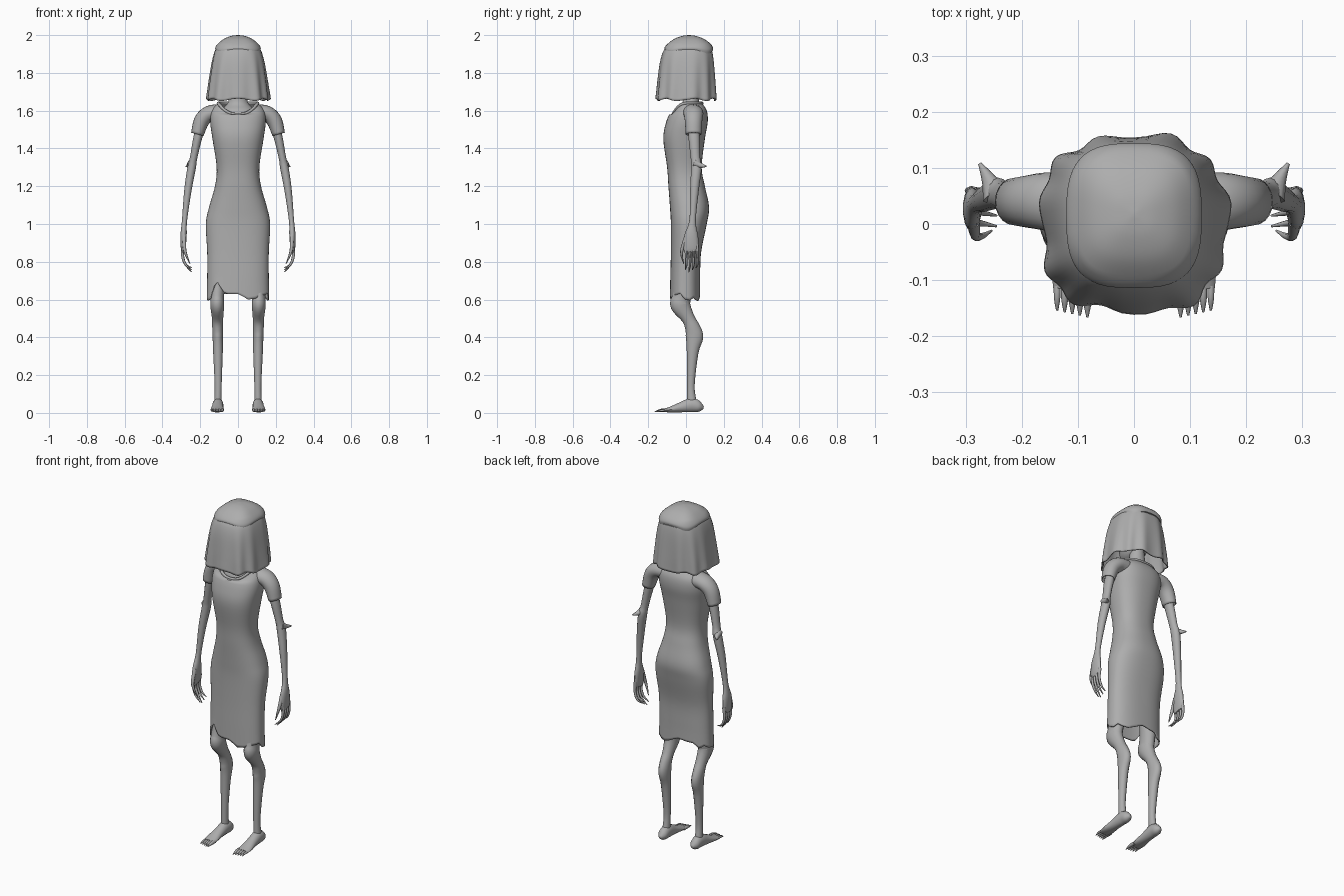
import bpy, bmesh, math, random
from mathutils import Vector

random.seed(4)
cube = bpy.data.objects.get("Cube")
if cube:
    bpy.data.objects.remove(cube, do_unlink=True)

grey = bpy.data.materials.new("plain_grey")
grey.use_nodes = True
grey.diffuse_color = (0.42, 0.42, 0.42, 1)
grey.node_tree.nodes["Principled BSDF"].inputs["Base Color"].default_value = grey.diffuse_color


def smooth_keys(keys, steps):
    """Catmull-Rom interpolation of any list of equal-length tuples."""
    result = []
    for i in range(len(keys) - 1):
        before, start, end, after = (keys[max(i - 1, 0)], keys[i], keys[i + 1],
                                     keys[min(i + 2, len(keys) - 1)])
        for s in range(steps):
            t = s / steps
            result.append([b + t * (c - a) / 2 + t * t * (a - 2.5 * b + 2 * c - d / 2)
                           + t ** 3 * (1.5 * (b - c) + (d - a) / 2)
                           for a, b, c, d in zip(before, start, end, after)])
    result.append(list(keys[-1]))
    return result


def skin(name, rings, caps=True, thickness=0):
    """Join rings of points into a smooth surface."""
    bm = bmesh.new()
    loops = [[bm.verts.new(co) for co in ring] for ring in rings]
    count = len(loops[0])
    for low, high in zip(loops, loops[1:]):
        for i in range(count):
            j = (i + 1) % count
            bm.faces.new((low[i], low[j], high[j], high[i]))
    if caps:
        bm.faces.new(loops[0])
        bm.faces.new(loops[-1])
    bmesh.ops.recalc_face_normals(bm, faces=bm.faces)
    mesh = bpy.data.meshes.new(name)
    bm.to_mesh(mesh)
    bm.free()
    mesh.materials.append(grey)
    obj = bpy.data.objects.new(name, mesh)
    bpy.context.collection.objects.link(obj)
    bpy.ops.object.select_all(action='DESELECT')
    obj.select_set(True)
    bpy.context.view_layer.objects.active = obj
    bpy.ops.object.shade_smooth_by_angle(angle=math.radians(50))
    if thickness:
        shell = obj.modifiers.new("cloth_thickness", 'SOLIDIFY')
        shell.thickness = thickness
    return obj


def upright(keys, count=48, square=2.4, warp=None, steps=5):
    """Level rings from keys of (z, half width, front y, back y)."""
    rings = []
    for z, width, front, back in smooth_keys(keys, steps):
        ring = []
        for i in range(count):
            angle = math.tau * i / count
            c, s = math.cos(angle), math.sin(angle)
            co = Vector((math.copysign(abs(c) ** (2 / square), c) * width,
                         (front + back) / 2
                         + math.copysign(abs(s) ** (2 / square), s) * (back - front) / 2, z))
            if warp:
                warp(co, angle, i)
            ring.append(co)
        rings.append(ring)
    return rings


def limb(name, keys, side=1, axis=(0, 1, 0), count=14, steps=4, caps=True, thickness=0):
    """Sweep along keys of (x, y, z, radius along axis, radius across)."""
    keys = smooth_keys(keys, steps)
    path = [Vector(k[:3]) for k in keys]
    rings = []
    for i, key in enumerate(keys):
        along = (path[min(i + 1, len(path) - 1)] - path[max(i - 1, 0)]).normalized()
        u = Vector(axis)
        u = (u - along * u.dot(along)).normalized()
        v = along.cross(u)
        ring = []
        for n in range(count):
            angle = math.tau * n / count
            co = path[i] + u * key[3] * math.cos(angle) + v * key[4] * math.sin(angle)
            co.x *= side
            ring.append(co)
        rings.append(ring)
    return skin(name, rings, caps, thickness)


# Dress with a torn hem and a scooped neckline
tears = [random.uniform(-0.03, 0.02) for _ in range(24)]


def tailor(co, angle, i):
    low = max(0, 1 - (co.z - 0.62) / 0.1)
    tear = (tears[i // 2] + tears[((i + 1) // 2) % 24]) / 2
    if co.y < 0:
        tear += max(0, 0.06 - 1.5 * abs(co.x + 0.11))
    co.z += tear * low
    if co.z > 1.58:
        co.z -= (co.z - 1.58) * max(0, -math.sin(angle)) ** 2


dress_rings = upright([
    (0.62, 0.165, -0.085, 0.075), (0.72, 0.163, -0.083, 0.075), (0.85, 0.163, -0.08, 0.08),
    (1.0, 0.17, -0.08, 0.11), (1.09, 0.153, -0.085, 0.122), (1.2, 0.122, -0.093, 0.1),
    (1.3, 0.113, -0.1, 0.083), (1.45, 0.135, -0.12, 0.1), (1.54, 0.147, -0.105, 0.115),
    (1.6, 0.14, -0.08, 0.11), (1.64, 0.105, -0.07, 0.085)], warp=tailor)
skin("dress", dress_rings, caps=False, thickness=0.006)

# Collar band following the neckline
curve = bpy.data.curves.new("collar", 'CURVE')
curve.dimensions = '3D'
curve.bevel_depth = 0.008
curve.bevel_resolution = 2
edge = curve.splines.new('POLY')
edge.points.add(len(dress_rings[-1]) - 1)
for point, co in zip(edge.points, dress_rings[-1]):
    point.co = (*co, 1)
edge.use_cyclic_u = True
curve.materials.append(grey)
bpy.context.collection.objects.link(bpy.data.objects.new("collar", curve))

# Upper chest, neck and hidden head
skin("neck", upright([(1.54, 0.11, -0.07, 0.08), (1.6, 0.09, -0.055, 0.08),
                      (1.64, 0.055, -0.02, 0.07), (1.7, 0.042, -0.015, 0.065),
                      (1.76, 0.04, -0.02, 0.06)], count=24, square=2))
skin("head", upright([(1.69, 0.02, -0.07, -0.02), (1.72, 0.06, -0.085, 0.05),
                      (1.8, 0.085, -0.09, 0.1), (1.9, 0.09, -0.09, 0.11),
                      (1.95, 0.05, -0.05, 0.07)], count=24, square=2))


# Long hair hanging all round, with folds growing toward the ends
def fold(co, angle, i):
    drop = min(1, max(0, (1.95 - co.z) / 0.28))
    wave = 1 + drop * (0.035 * math.sin(11 * angle) + 0.02 * math.sin(5 * angle + 1))
    co.x *= wave
    co.y *= wave
    if co.z < 1.7:
        co.z += 0.006 * math.sin(7 * angle)


def droop(co, angle, i):
    co.z -= max(0, 1.955 - co.z) * 0.5 * math.sin(2 * angle) ** 2


skin("hair", upright([(1.658, 0.166, -0.158, 0.158), (1.75, 0.155, -0.15, 0.154),
                      (1.85, 0.14, -0.138, 0.148), (1.91, 0.125, -0.122, 0.14),
                      (1.945, 0.108, -0.1, 0.128)], count=88, square=2.6, warp=fold),
     caps=False, thickness=0.006)
skin("hair_cap", upright([(1.92, 0.118, -0.112, 0.142), (1.935, 0.12, -0.113, 0.143),
                          (1.955, 0.106, -0.096, 0.129), (1.98, 0.075, -0.062, 0.095),
                          (1.995, 0.038, -0.022, 0.055), (2.0, 0.004, 0.013, 0.021)],
                         square=3, warp=droop))

for label, side in (("left", 1), ("right", -1)):
    # Sleeve and thin arm with a sharp elbow
    limb(label + "_sleeve", [(0.1, 0.035, 1.59, 0.055, 0.045), (0.155, 0.04, 1.583, 0.052, 0.042),
                             (0.193, 0.04, 1.545, 0.046, 0.041), (0.215, 0.04, 1.475, 0.042, 0.034)],
         side, count=20, caps=False, thickness=0.005)
    limb(label + "_arm", [(0.18, 0.04, 1.56, 0.03, 0.028), (0.212, 0.043, 1.46, 0.03, 0.024),
                          (0.235, 0.05, 1.35, 0.025, 0.02), (0.245, 0.055, 1.3, 0.028, 0.023),
                          (0.265, 0.045, 1.18, 0.023, 0.02), (0.283, 0.035, 1.02, 0.017, 0.014),
                          (0.288, 0.028, 0.94, 0.036, 0.017), (0.29, 0.027, 0.87, 0.04, 0.013),
                          (0.288, 0.03, 0.85, 0.034, 0.008)], side)
    limb(label + "_elbow", [(0.245, 0.05, 1.32, 0.026, 0.022), (0.258, 0.078, 1.31, 0.014, 0.014),
                            (0.275, 0.108, 1.305, 0.003, 0.003)], side, axis=(1, 0, 0), count=8)

    # Curled pointed fingers and thumb
    for n, finger in enumerate(("index", "middle", "ring", "little")):
        y = 0.002 + 0.019 * n
        tip = 0.745 + 0.012 * abs(n - 1)
        limb(f"{label}_{finger}_finger", [(0.289, y, 0.89, 0.009, 0.01), (0.293, y, 0.83, 0.007, 0.008),
                                          (0.277, y, 0.785, 0.006, 0.006),
                                          (0.245, y - 0.006, tip, 0.002, 0.002)], side, count=8)
    limb(label + "_thumb", [(0.286, 0.005, 0.94, 0.012, 0.012), (0.283, -0.02, 0.87, 0.009, 0.009),
                            (0.272, -0.022, 0.83, 0.006, 0.006),
                            (0.254, -0.012, 0.79, 0.002, 0.002)], side, count=8)

    # Leg with jutting kneecap and pointed calf
    limb(label + "_leg", [(0.085, 0, 0.9, 0.06, 0.06), (0.105, -0.01, 0.7, 0.05, 0.043),
                          (0.11, -0.024, 0.61, 0.05, 0.036), (0.11, -0.029, 0.57, 0.053, 0.037),
                          (0.108, 0.012, 0.5, 0.035, 0.03), (0.108, 0.035, 0.45, 0.04, 0.029),
                          (0.107, 0.045, 0.4, 0.046, 0.028), (0.106, 0.035, 0.32, 0.031, 0.026),
                          (0.105, 0.026, 0.15, 0.02, 0.019), (0.106, 0.03, 0.07, 0.024, 0.02),
                          (0.106, 0.035, 0.03, 0.028, 0.022)], side)

    # Long flat foot and clawed toes
    limb(label + "_foot", [(0.105, 0.093, 0.028, 0.008, 0.008), (0.105, 0.07, 0.032, 0.026, 0.028),
                           (0.106, 0.03, 0.041, 0.029, 0.038), (0.108, -0.03, 0.029, 0.031, 0.027),
                           (0.11, -0.08, 0.018, 0.036, 0.016), (0.111, -0.115, 0.013, 0.033, 0.009)],
         side, axis=(1, 0, 0))
    for n in range(5):
        x = 0.083 + 0.0135 * n
        size = 0.009 - 0.0008 * n
        end = -0.166 + 0.003 * n
        limb(f"{label}_toe_{n + 1}", [(x, -0.095, 0.013, size, size), (x, -0.13, 0.013, size, size),
                                      (x, end, 0.006, 0.002, 0.002)],
             side, axis=(1, 0, 0), count=8)
